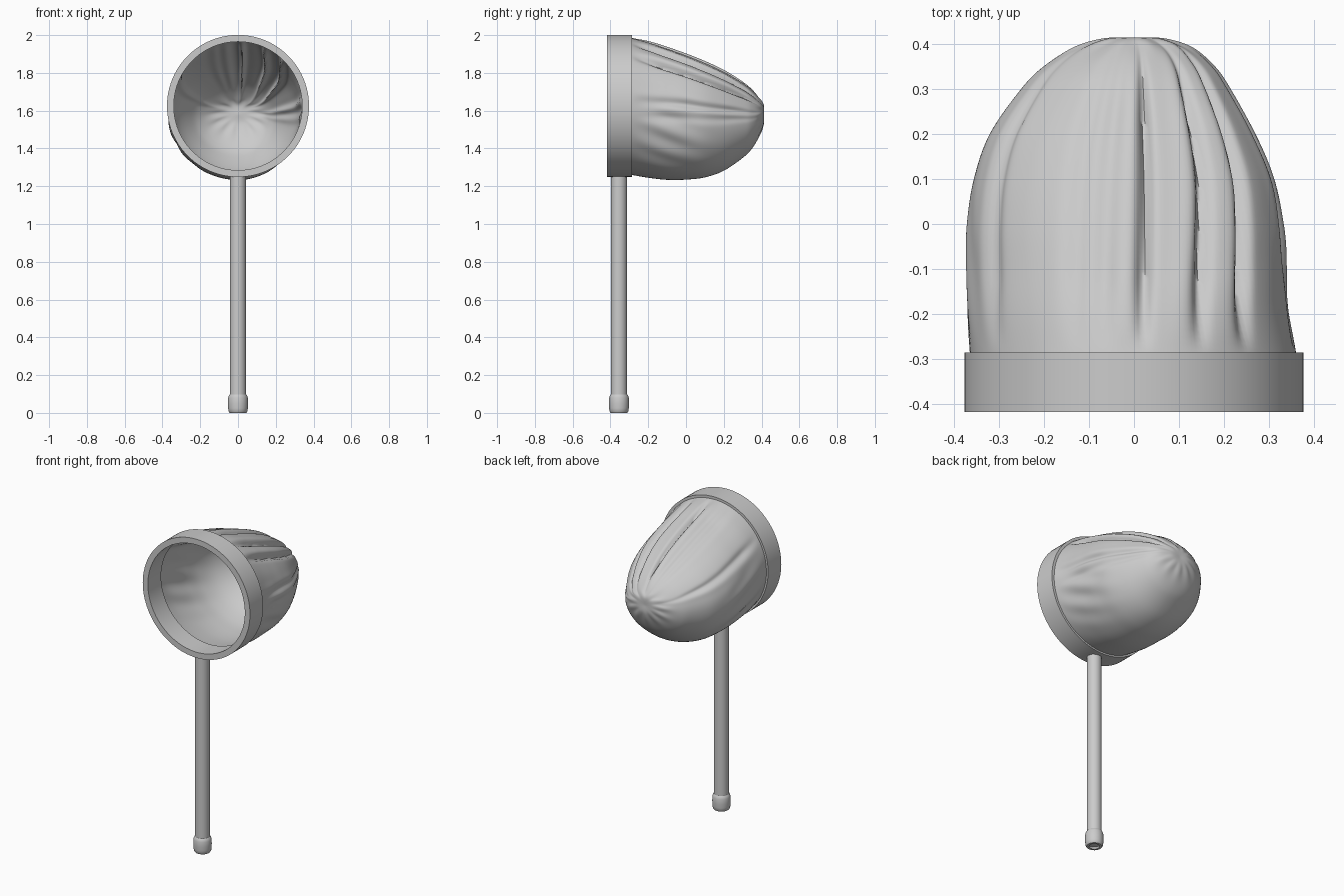
import bpy, bmesh, math
from math import sin, cos, pi, exp

if "Cube" in bpy.data.objects:
    bpy.data.objects.remove(bpy.data.objects["Cube"])


def make_object(name, bm, angle=35):
    bmesh.ops.recalc_face_normals(bm, faces=bm.faces)
    me = bpy.data.meshes.new(name)
    bm.to_mesh(me)
    bm.free()
    ob = bpy.data.objects.new(name, me)
    bpy.context.collection.objects.link(ob)
    bpy.ops.object.select_all(action='DESELECT')
    ob.select_set(True)
    bpy.context.view_layer.objects.active = ob
    bpy.ops.object.shade_smooth_by_angle(angle=math.radians(angle))
    return ob


def skin(bm, loops, closed=False):
    """Bridge equal-sized vertex loops with quads."""
    rows = [[bm.verts.new(p) for p in lp] for lp in loops]
    pairs = list(zip(rows, rows[1:]))
    if closed:
        pairs.append((rows[-1], rows[0]))
    for a, b in pairs:
        for i in range(len(a)):
            j = (i + 1) % len(a)
            bm.faces.new((a[i], a[j], b[j], b[i]))
    return rows


# Hoop: a plain rectangular band around the y axis
CZ, N = 1.625, 96
bm = bmesh.new()
skin(bm, [[(r * cos(2 * pi * i / N), y, CZ + r * sin(2 * pi * i / N)) for i in range(N)]
          for r, y in ((.376, -.417), (.376, -.285), (.34, -.285), (.34, -.417))], closed=True)
make_object("hoop", bm)

# Handle with rounded end cap, turned around a vertical axis
HY, M = -.355, 32


def turned(name, profile):
    bm = bmesh.new()
    rows = skin(bm, [[(r * cos(2 * pi * i / M), HY + r * sin(2 * pi * i / M), z) for i in range(M)]
                     for r, z in profile])
    bm.faces.new(rows[0])
    bm.faces.new(rows[-1])
    make_object(name, bm)


turned("handle", [(.043, .06), (.043, 1.27)])
turned("handle_end_cap", [(.030, .012), (.030, 0), (.044, 0), (.050, .008), (.052, .025),
                          (.053, .05), (.052, .08), (.048, .092), (.042, .1)])

# Bag: cross-sections of y, left, right, top z, bottom z, middle z
ROWS = [(-.30, .363, .362, 1.988, 1.262, 1.625), (-.2, .370, .346, 1.965, 1.245, 1.61),
        (-.1, .370, .338, 1.932, 1.234, 1.60), (0, .368, .330, 1.897, 1.235, 1.59),
        (.1, .355, .312, 1.857, 1.247, 1.575), (.2, .320, .270, 1.81, 1.282, 1.565),
        (.3, .250, .215, 1.75, 1.35, 1.56), (.35, .200, .180, 1.71, 1.40, 1.56),
        (.39, .135, .130, 1.665, 1.47, 1.57), (.412, .065, .065, 1.63, 1.53, 1.58),
        (.412, .002, .002, 1.582, 1.578, 1.58)]


def section(t):
    """Catmull-Rom blend between the cross-sections."""
    k = min(int(t), len(ROWS) - 2)
    u = t - k
    p = [ROWS[max(0, min(len(ROWS) - 1, k + d))] for d in (-1, 0, 1, 2)]
    return [.5 * (2 * b + (c - a) * u + (2 * a - 5 * b + 4 * c - d) * u * u
                  + (3 * b - a - 3 * c + d) * u ** 3) for a, b, c, d in zip(*p)]


# Deep creases: angle at the hoop, angle at the tip, width, depth (degrees)
CREASES = [(87, 84, 2.6, .030), (66, 56, 3, .030), (47, 37, 3.2, .034),
           (101, 98, 4, .010), (110, 108, 4, .009), (146, 150, 4, .012),
           (5, 12, 4, .014), (-8, 0, 4, .008)]


def fold(a, y):
    deg = math.degrees(a)
    s = (y + .3) / .71
    env = min(1, max(0, s / .25)) * min(1, max(0, (1 - s) / .25))
    d = 0
    for a0, a1, w, depth in CREASES:
        x = (deg - a0 - (a1 - a0) * s + 180) % 360 - 180
        d -= depth * exp(-(x / w) ** 2) * env
        d += .25 * depth * exp(-((x - 7) / 5) ** 2) * env
    # slanting soft wrinkles on both lower sides
    side = abs((deg + 90 + 180) % 360 - 180)
    zone = exp(-((side - 72) / 28) ** 2) * exp(-((y + .1) / .15) ** 2)
    d += .006 * zone * sin(math.radians(side) * 17 + y * 16)
    # pinched pleats around the tip
    d += .006 * exp(-((y - .41) / .03) ** 2) * sin(11 * a)
    return d * min(1, max(0, s / .08))


A, STEPS = 240, 72
loops = []
for k in range(STEPS + 1):
    y, left, right, top, bot, mid = section(k / STEPS * (len(ROWS) - 1))
    lp = []
    for i in range(A):
        a = 2 * pi * i / A
        rx = right if cos(a) > 0 else left
        rz = top - mid if sin(a) > 0 else mid - bot
        g = 1 + fold(a, y) * min(1, rx / .1) / max(.1, (rx + rz) / 2)
        lp.append((rx * cos(a) * g, y, mid + rz * sin(a) * g))
    loops.append(lp)
bm = bmesh.new()
rows = skin(bm, loops)
bm.faces.new(rows[-1])
make_object("net_bag", bm, 60)
